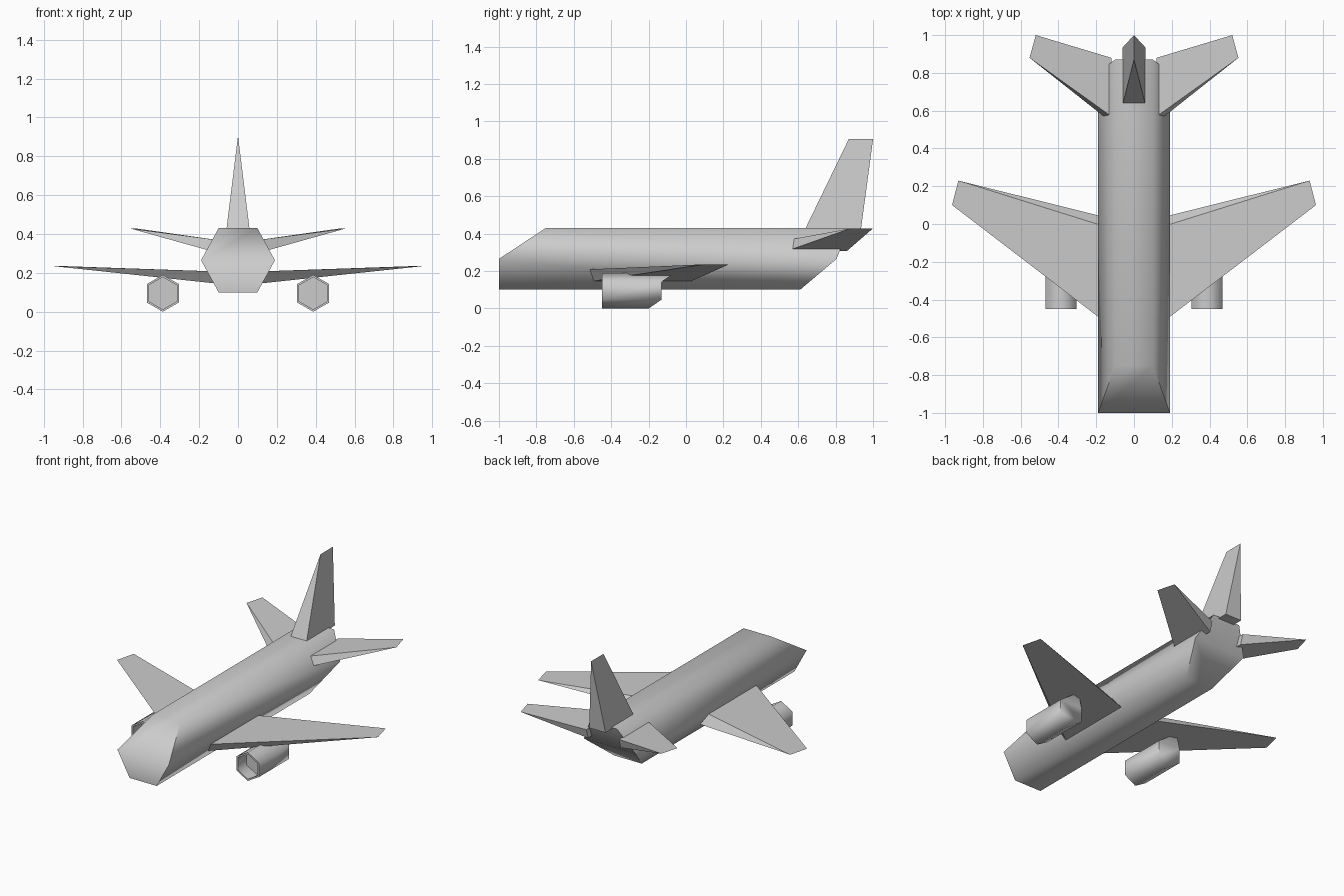
import bpy, bmesh
from math import radians, sin, cos

if "Cube" in bpy.data.objects:
    bpy.data.objects.remove(bpy.data.objects["Cube"])

PAIRED = [(0, 1, 4, 5), (1, 2, 3, 4)]              # cap of a flat-topped hexagon
POINTED = [(0, 1, 5), (1, 2, 4, 5), (2, 3, 4)]     # cap of a point-up hexagon
QUAD = [(0, 1, 2, 3)]


def loft(name, rings, caps, mirror=False, smooth=False):
    """Skin a list of equal-length rings and close both ends."""
    bm = bmesh.new()
    vs = [[bm.verts.new(p) for p in ring] for ring in rings]
    n = len(rings[0])
    for a, b in zip(vs, vs[1:]):
        for i in range(n):
            j = (i + 1) % n
            bm.faces.new((a[i], a[j], b[j], b[i]))
    for end in (vs[0], vs[-1]):
        for cap in caps:
            bm.faces.new([end[i] for i in cap])
    bmesh.ops.remove_doubles(bm, verts=bm.verts[:], dist=0.0005)
    bmesh.ops.recalc_face_normals(bm, faces=bm.faces[:])
    mesh = bpy.data.meshes.new(name)
    bm.to_mesh(mesh)
    bm.free()
    if smooth:
        mesh.shade_smooth()
        mesh.set_sharp_from_angle(angle=radians(65))
    obj = bpy.data.objects.new(name, mesh)
    bpy.context.collection.objects.link(obj)
    if mirror:
        obj.modifiers.new("mirror", 'MIRROR')
    return obj


# Fuselage: hexagonal tube with a raked nose and an upswept tail
def body_ring(y_top, y_mid, y_low):
    half = [(0.10, y_top, 0.43), (0.19, y_mid, 0.265), (0.10, y_low, 0.10)]
    return half + [(-x, y, z) for x, y, z in reversed(half)]


loft("fuselage", [body_ring(-0.75, -1, -1), body_ring(0.87, 0.805, 0.61)],
     PAIRED, smooth=True)

# Main wings: root section tapering to a knife-edge tip
tip_le, tip_te = (0.963, 0.10, 0.236), (0.93, 0.23, 0.236)
loft("wings", [
    [(0.10, -0.56, 0.207), (0.10, -0.03, 0.207), (0.10, 0.023, 0.144), (0.10, -0.51, 0.144)],
    [tip_le, tip_te, tip_te, tip_le]], QUAD, mirror=True)

# Tailplanes
tip_le, tip_te = (0.553, 0.88, 0.428), (0.52, 1.0, 0.428)
loft("tailplanes", [
    [(0.12, 0.57, 0.371), (0.12, 0.88, 0.371), (0.12, 0.86, 0.307), (0.12, 0.538, 0.307)],
    [tip_le, tip_te, tip_te, tip_le]], QUAD, mirror=True)

# Tail fin
tip_le, tip_te = (0, 0.87, 0.905), (0, 1.0, 0.905)
loft("tail_fin", [
    [(-0.06, 0.635, 0.42), (-0.06, 0.935, 0.42), (0.06, 0.935, 0.42), (0.06, 0.635, 0.42)],
    [tip_le, tip_te, tip_te, tip_le]], QUAD)


# Engines: hexagonal nacelles with an open intake and slanted rear
def engine_ring(r, ys):
    return [(0.387 + r * sin(radians(60 * i)), ys[i], 0.095 + r * cos(radians(60 * i)))
            for i in range(6)]


loft("engines", [
    engine_ring(0.095, [-0.06, -0.13, -0.13, -0.20, -0.13, -0.13]),
    engine_ring(0.095, [-0.45] * 6),
    engine_ring(0.083, [-0.45] * 6),
    engine_ring(0.083, [-0.36] * 6)], POINTED, mirror=True, smooth=True)
